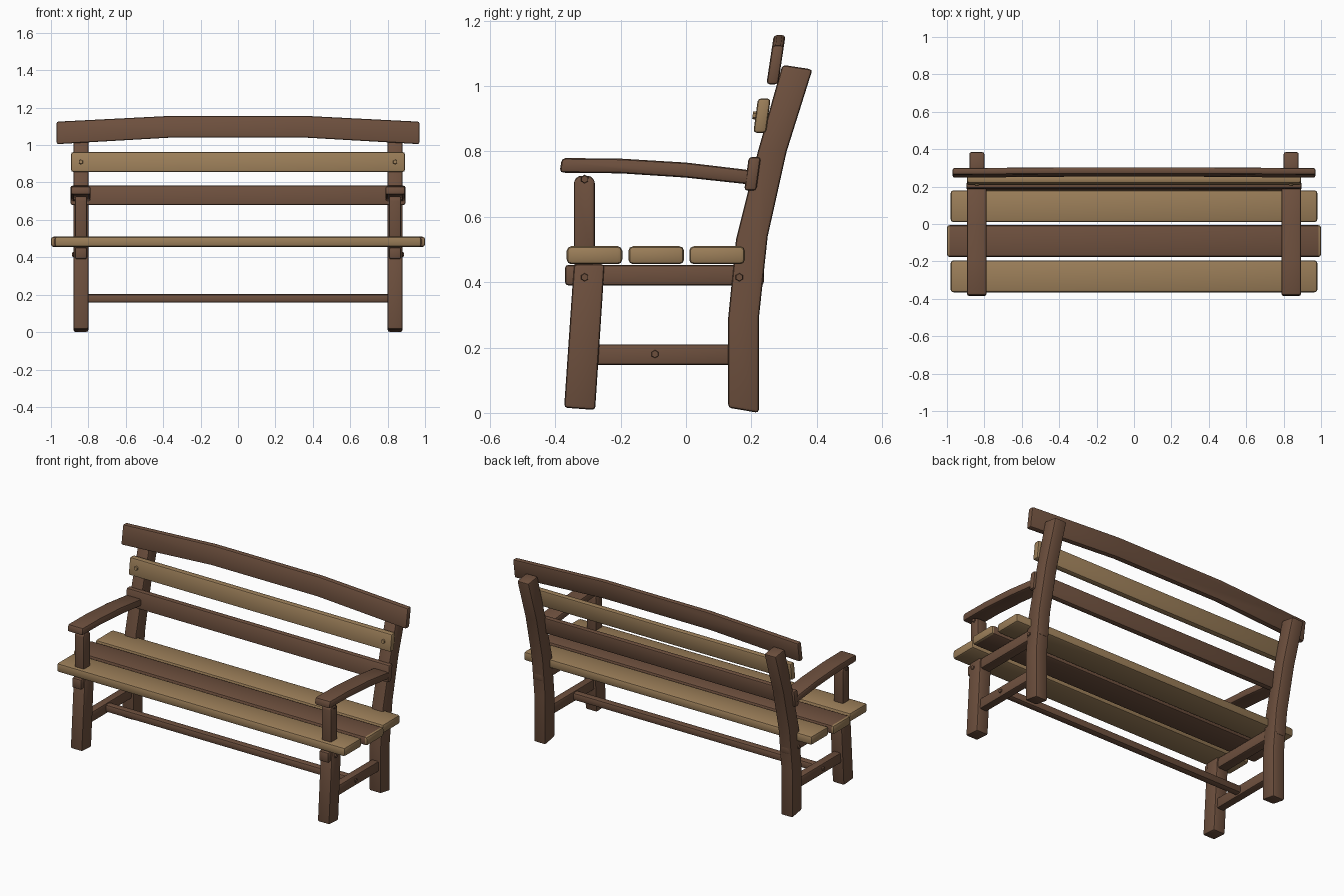
import bpy, bmesh, math
from mathutils import Vector

cube = bpy.data.objects.get("Cube")
if cube:
    bpy.data.objects.remove(cube, do_unlink=True)


def material(name, colour):
    mat = bpy.data.materials.new(name)
    mat.use_nodes = True
    mat.diffuse_color = (*colour, 1)
    mat.node_tree.nodes["Principled BSDF"].inputs["Base Color"].default_value = (*colour, 1)
    return mat


BROWN = material("brown wood", (0.155, 0.080, 0.048))
TAN = material("tan wood", (0.33, 0.21, 0.10))


def finish(name, bm, mat, bevel):
    """Round the sharp edges and turn the mesh into a shaded object."""
    bmesh.ops.recalc_face_normals(bm, faces=bm.faces)
    if bevel:
        sharp = [e for e in bm.edges if e.calc_face_angle(0) > math.radians(35)]
        bmesh.ops.bevel(bm, geom=sharp, offset=bevel, segments=2, profile=0.5,
                        affect='EDGES', clamp_overlap=True)
    mesh = bpy.data.meshes.new(name)
    bm.to_mesh(mesh)
    bm.free()
    obj = bpy.data.objects.new(name, mesh)
    bpy.context.collection.objects.link(obj)
    mesh.materials.append(mat)
    bpy.ops.object.select_all(action='DESELECT')
    obj.select_set(True)
    bpy.context.view_layer.objects.active = obj
    bpy.ops.object.shade_smooth_by_angle(angle=math.radians(35))
    return obj


def extrude(name, outline, lo, hi, mat, bevel=0.01, place=lambda a, b, d: (d, a, b)):
    """Extrude an outline (side profile by default) from lo to hi."""
    bm = bmesh.new()
    face = bm.faces.new([bm.verts.new(place(a, b, lo)) for a, b in outline])
    shift = Vector(place(0, 0, hi)) - Vector(place(0, 0, lo))
    new = bmesh.ops.extrude_face_region(bm, geom=[face], use_keep_orig=True)["geom"]
    bmesh.ops.translate(bm, vec=shift, verts=[v for v in new if isinstance(v, bmesh.types.BMVert)])
    return finish(name, bm, mat, bevel)


def slab(y0, y1, z0, z1, lean=0):
    return [(y0, z0), (y1, z0), (y1 + lean, z1), (y0 + lean, z1)]


def bolt(name, centre, axis, mat):
    bm = bmesh.new()
    bmesh.ops.create_cone(bm, cap_ends=True, segments=6, radius1=0.014, radius2=0.011, depth=0.014)
    obj = finish(name, bm, mat, 0)
    obj.location = centre
    obj.rotation_euler = Vector(axis).to_track_quat('Z', 'Y').to_euler()


# Seat planks
extrude("front_seat_plank", slab(-0.365, -0.195, 0.455, 0.51), -0.98, 0.98, TAN, 0.014)
extrude("rear_seat_plank", slab(0.01, 0.18, 0.455, 0.51), -0.98, 0.98, TAN, 0.014)
middle = extrude("middle_seat_plank", slab(-0.176, -0.006, 0.455, 0.51), -1, 1, BROWN, 0.014)
middle.data.materials.append(TAN)
for poly in middle.data.polygons:
    if abs(poly.normal.x) > 0.2:
        poly.material_index = 1

# Back boards and arched top rail
extrude("lower_back_board", slab(0.178, 0.215, 0.68, 0.783, 0.014), -0.895, 0.895, BROWN)
extrude("upper_back_board", slab(0.206, 0.245, 0.857, 0.962, 0.014), -0.892, 0.892, TAN)
arch = [(-0.97, 1.005), (-0.36, 1.04), (0.36, 1.04), (0.97, 1.005),
        (0.97, 1.125), (0.36, 1.156), (-0.36, 1.156), (-0.97, 1.125)]
extrude("top_rail", arch, 0.246, 0.282, BROWN, 0.01,
        lambda x, z, d: (x, d + 0.15 * (z - 1.005), z))

# Long lower stretcher
extrude("long_stretcher", slab(-0.118, -0.072, 0.157, 0.203), -0.83, 0.83, BROWN, 0.012)

rear_leg = [(0.129, 0.016), (0.223, 0.0), (0.223, 0.29), (0.25, 0.54), (0.308, 0.80),
            (0.387, 1.051), (0.295, 1.065), (0.22, 0.80), (0.153, 0.53), (0.129, 0.29)]
front_leg = [(-0.373, 0.016), (-0.278, 0.009), (-0.249, 0.455), (-0.343, 0.455)]
arm = [(-0.387, 0.735), (-0.2, 0.733), (0.0, 0.72), (0.195, 0.699),
       (0.195, 0.743), (0.0, 0.766), (-0.2, 0.778), (-0.38, 0.78)]
post = [(-0.343, 0.45), (-0.279, 0.45), (-0.279, 0.71), (-0.292, 0.725),
        (-0.33, 0.725), (-0.343, 0.71)]

# Side frames
for side, s in (("left", 1), ("right", -1)):
    def part(name, outline, lo, hi, bevel=0.01):
        extrude(f"{side}_{name}", outline, s * lo, s * hi, BROWN, bevel)

    part("rear_leg", rear_leg, 0.80, 0.88)
    part("front_leg", front_leg, 0.80, 0.88)
    part("armrest", arm, 0.788, 0.893, 0.012)
    part("arm_post", post, 0.808, 0.872, 0.008)
    part("seat_rail", slab(-0.37, 0.238, 0.39, 0.453), 0.808, 0.872)
    part("side_stretcher", slab(-0.30, 0.15, 0.147, 0.21), 0.815, 0.865, 0.008)
    for name, x, y, z in (("front_leg", 0.88, -0.31, 0.415), ("rear_leg", 0.88, 0.163, 0.415),
                          ("post", 0.872, -0.31, 0.715), ("stretcher", 0.865, -0.095, 0.18)):
        bolt(f"{side}_{name}_bolt", (s * x, y, z), (s, 0, 0), BROWN)
    bolt(f"{side}_back_board_bolt", (s * 0.84, 0.211, 0.91), (0, -1, 0.14), TAN)
